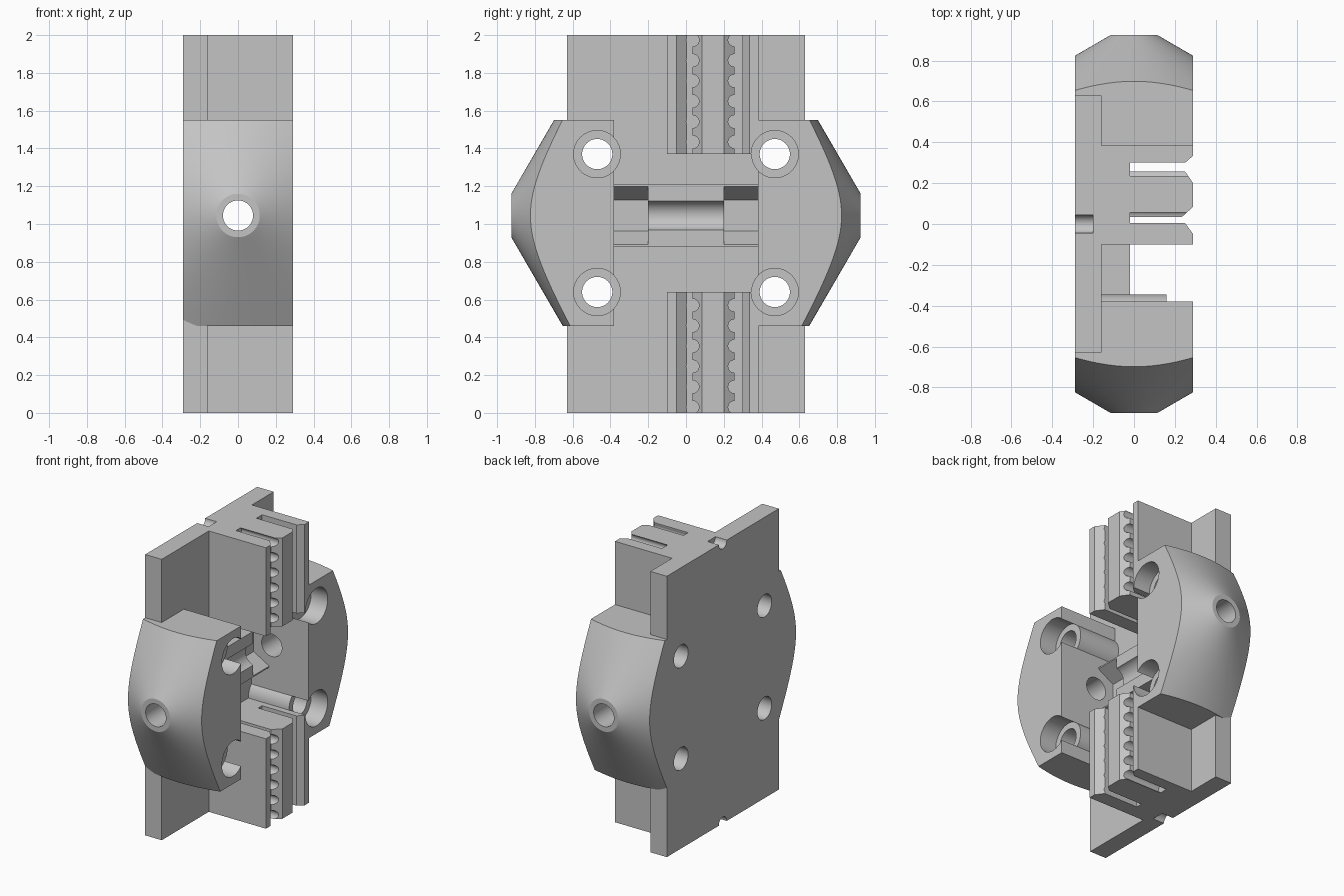
import bpy, bmesh, math
from mathutils import Matrix

if "Cube" in bpy.data.objects:
    bpy.data.objects.remove(bpy.data.objects["Cube"], do_unlink=True)

grey = bpy.data.materials.new("light_grey_plastic")
grey.use_nodes = True
COLOR = (0.55, 0.55, 0.55, 1)
grey.diffuse_color = COLOR
grey.node_tree.nodes["Principled BSDF"].inputs["Base Color"].default_value = COLOR


def make(name, bm):
    bmesh.ops.recalc_face_normals(bm, faces=bm.faces[:])
    mesh = bpy.data.meshes.new(name)
    bm.to_mesh(mesh)
    bm.free()
    mesh.materials.append(grey)
    ob = bpy.data.objects.new(name, mesh)
    bpy.context.collection.objects.link(ob)
    return ob


def box(name, x0, x1, y0, y1, z0, z1):
    return prism(name, [(x0, y0), (x1, y0), (x1, y1), (x0, y1)], z0, z1)


def prism(name, points, z0, z1):
    bm = bmesh.new()
    face = bm.faces.new([bm.verts.new((x, y, z0)) for x, y in points])
    ext = bmesh.ops.extrude_face_region(bm, geom=[face])
    top = [v for v in ext["geom"] if isinstance(v, bmesh.types.BMVert)]
    bmesh.ops.translate(bm, verts=top, vec=(0, 0, z1 - z0))
    return make(name, bm)


def rods(name, axis, start, end, r0, centres, r1=None, sides=48):
    """Rods or cones along x or y; centres are the other two coordinates."""
    bm = bmesh.new()
    mid = (start + end) / 2
    for a, z in centres:
        if axis == "X":
            mat = Matrix.Translation((mid, a, z)) @ Matrix.Rotation(math.pi / 2, 4, "Y")
        else:
            mat = Matrix.Translation((a, mid, z)) @ Matrix.Rotation(-math.pi / 2, 4, "X")
        bmesh.ops.create_cone(bm, cap_ends=True, segments=sides, radius1=r0,
                              radius2=r0 if r1 is None else r1,
                              depth=end - start, matrix=mat)
    return make(name, bm)


def combine(target, tool, operation):
    mod = target.modifiers.new("cut", "BOOLEAN")
    mod.operation, mod.object, mod.solver = operation, tool, "EXACT"
    bpy.context.view_layer.update()
    result = bpy.data.meshes.new_from_object(
        target.evaluated_get(bpy.context.evaluated_depsgraph_get()))
    target.modifiers.clear()
    target.data = result
    bpy.data.objects.remove(tool, do_unlink=True)


HOLE_Z = 1.045
BACK, PLATE, FACE = -0.29, -0.16, 0.29
SCREWS = [(y, z) for y in (-0.47, 0.47) for z in (0.64, 1.37)]

# Base plate
body = box("carriage_body", BACK, PLATE, -0.63, 0.63, 0, 2)

# Rounded ears: a block trimmed by a blunt cone
for side, name in ((-1, "front_ear"), (1, "back_ear")):
    near, far = sorted((side * 0.38, side * 1.0))
    ear = box(name, BACK, FACE, near, far, 0.46, 1.55)
    ends = sorted((side * 0.2, side * 0.925))
    radii = (0.115, 1.365) if side < 0 else (1.365, 0.115)
    combine(ear, rods("cone", "Y", *ends, radii[0], [(0, HOLE_Z)], radii[1], 128),
            "INTERSECT")
    combine(body, ear, "UNION")

# Toothed belt clamps above and below the open middle
clamp_profile = [(-0.2, -0.1), (FACE, -0.1), (FACE, -0.05), (0.25, 0.005),
                 (-0.02, 0.005), (-0.02, 0.035), (0.235, 0.035), (FACE, 0.085),
                 (FACE, 0.2), (0.25, 0.257), (-0.02, 0.257), (-0.02, 0.3),
                 (0.25, 0.3), (FACE, 0.335), (FACE, 0.385), (-0.2, 0.385)]
for z0, z1, name in ((0, 0.64, "lower_belt_clamp"), (1.37, 2, "upper_belt_clamp")):
    clamp = prism(name, clamp_profile, z0, z1)
    teeth = [(y, 0.03 + 0.108 * k) for y in (0.035, 0.257) for k in range(19)
             if z0 - 0.03 < 0.03 + 0.108 * k < z1 + 0.03]
    combine(clamp, rods("tooth_gaps", "X", -0.02, 0.4, 0.034, teeth, sides=20),
            "DIFFERENCE")
    combine(body, clamp, "UNION")

# Nut holder across the middle with a hexagonal trap at each end
holder = box("nut_holder", -0.2, -0.02, -0.4, 0.4, HOLE_Z - 0.163, HOLE_Z + 0.163)
for y0, y1 in ((-0.38, -0.2), (0.2, 0.38)):
    combine(holder, rods("nut_trap", "Y", y0, y1, 0.165, [(0, HOLE_Z)], sides=6),
            "DIFFERENCE")
combine(body, holder, "UNION")

# Screw bosses, then their counterbores and through holes
combine(body, rods("screw_bosses", "X", -0.22, 0.16, 0.125, SCREWS), "UNION")
combine(body, rods("counterbores", "X", 0.16, 0.4, 0.125, SCREWS), "DIFFERENCE")
combine(body, rods("screw_holes", "X", -0.5, 0.5, 0.08, SCREWS), "DIFFERENCE")

# Long cross hole and the half-round notches at the plate ends
combine(body, rods("cross_hole", "Y", -1.2, 1.2, 0.08, [(0, HOLE_Z)]), "DIFFERENCE")
combine(body, rods("end_notches", "X", -0.4, -0.2, 0.045, [(0, 0), (0, 2)]),
        "DIFFERENCE")

bpy.ops.object.select_all(action="DESELECT")
body.select_set(True)
bpy.context.view_layer.objects.active = body
bpy.ops.object.shade_smooth_by_angle(angle=math.radians(30))
